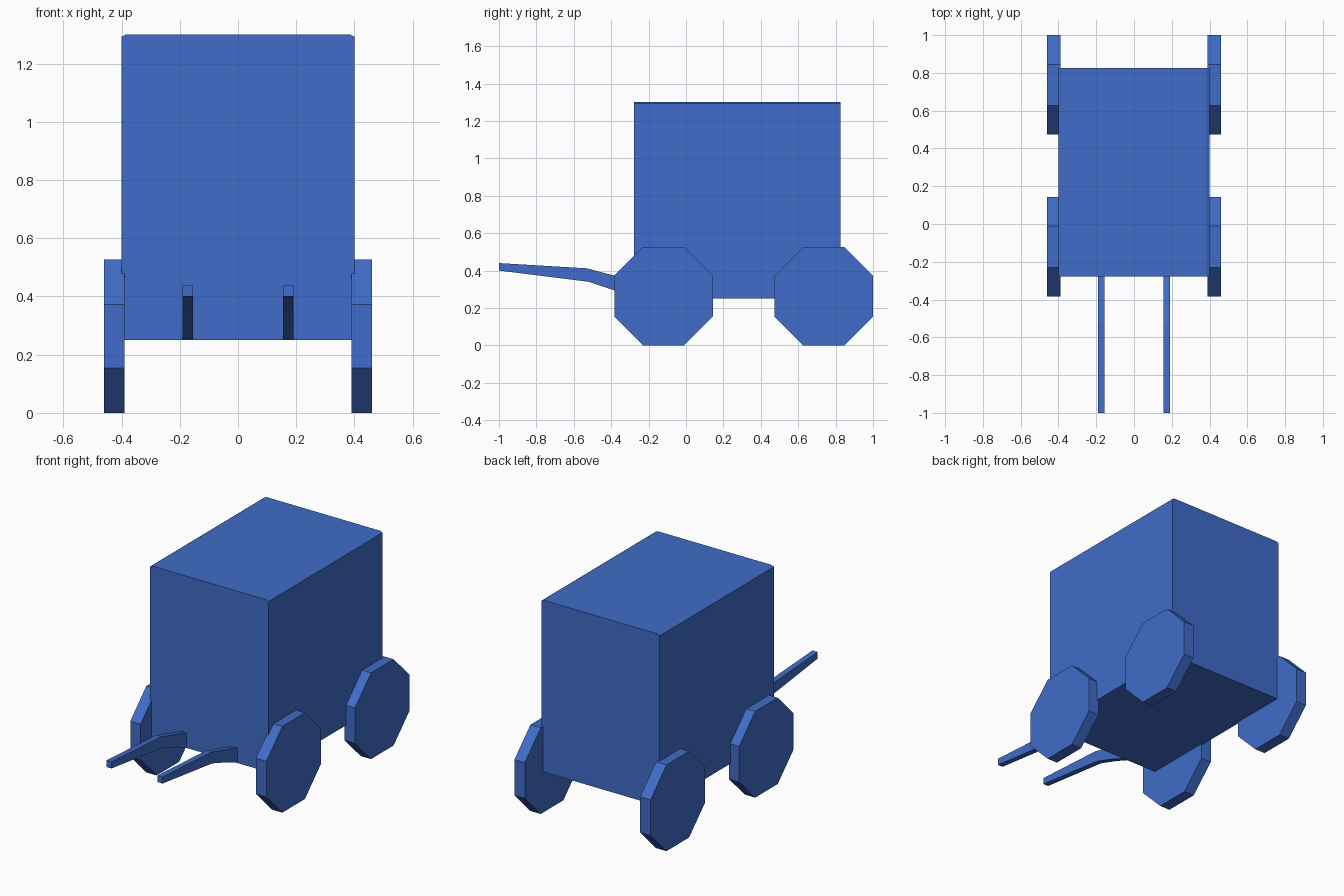
import bpy, bmesh
from math import cos, sin, pi

if "Cube" in bpy.data.objects:
    bpy.data.objects.remove(bpy.data.objects["Cube"])

blue = bpy.data.materials.new("blue_paint")
blue.diffuse_color = (0.05, 0.15, 0.58, 1)
blue.use_nodes = True
blue.node_tree.nodes["Principled BSDF"].inputs["Base Color"].default_value = blue.diffuse_color


def prism(name, profile, axis, start, end):
    """Extrude a closed 2D profile along x (profile = y,z) or y (profile = x,z)."""
    bm = bmesh.new()
    place = (lambda a, b: (start, a, b)) if axis == "x" else (lambda a, b: (a, start, b))
    face = bm.faces.new([bm.verts.new(place(a, b)) for a, b in profile])
    ext = bmesh.ops.extrude_face_region(bm, geom=[face])
    moved = [v for v in ext["geom"] if isinstance(v, bmesh.types.BMVert)]
    d = end - start
    bmesh.ops.translate(bm, verts=moved, vec=(d, 0, 0) if axis == "x" else (0, d, 0))
    bmesh.ops.recalc_face_normals(bm, faces=bm.faces)
    mesh = bpy.data.meshes.new(name)
    bm.to_mesh(mesh)
    bm.free()
    mesh.materials.append(blue)
    obj = bpy.data.objects.new(name, mesh)
    bpy.context.collection.objects.link(obj)
    return obj


# Closed wagon box, with its long top edges slightly bevelled
prism("wagon_box", [(-0.40, 0.25), (0.40, 0.25), (0.40, 1.293), (0.385, 1.30),
                    (-0.385, 1.30), (-0.40, 1.293)], "y", -0.278, 0.825)

# Eight-sided wheels standing on a flat, and the two pulling shafts
R = 0.2635 / cos(pi / 8)
shaft = [(-1.0, 0.44), (-0.53, 0.412), (-0.38, 0.372), (-0.27, 0.34),
         (-0.27, 0.25), (-0.38, 0.293), (-0.52, 0.34), (-1.0, 0.40)]
for side, s in (("right", 1), ("left", -1)):
    for end, y in (("front", -0.12), ("rear", 0.7365)):
        ring = [(y + R * cos(pi / 8 + i * pi / 4), 0.2635 + R * sin(pi / 8 + i * pi / 4))
                for i in range(8)]
        prism(f"{end}_{side}_wheel", ring, "x", s * 0.39, s * 0.46)
    prism(f"{side}_shaft", shaft, "x", s * 0.155, s * 0.19)
